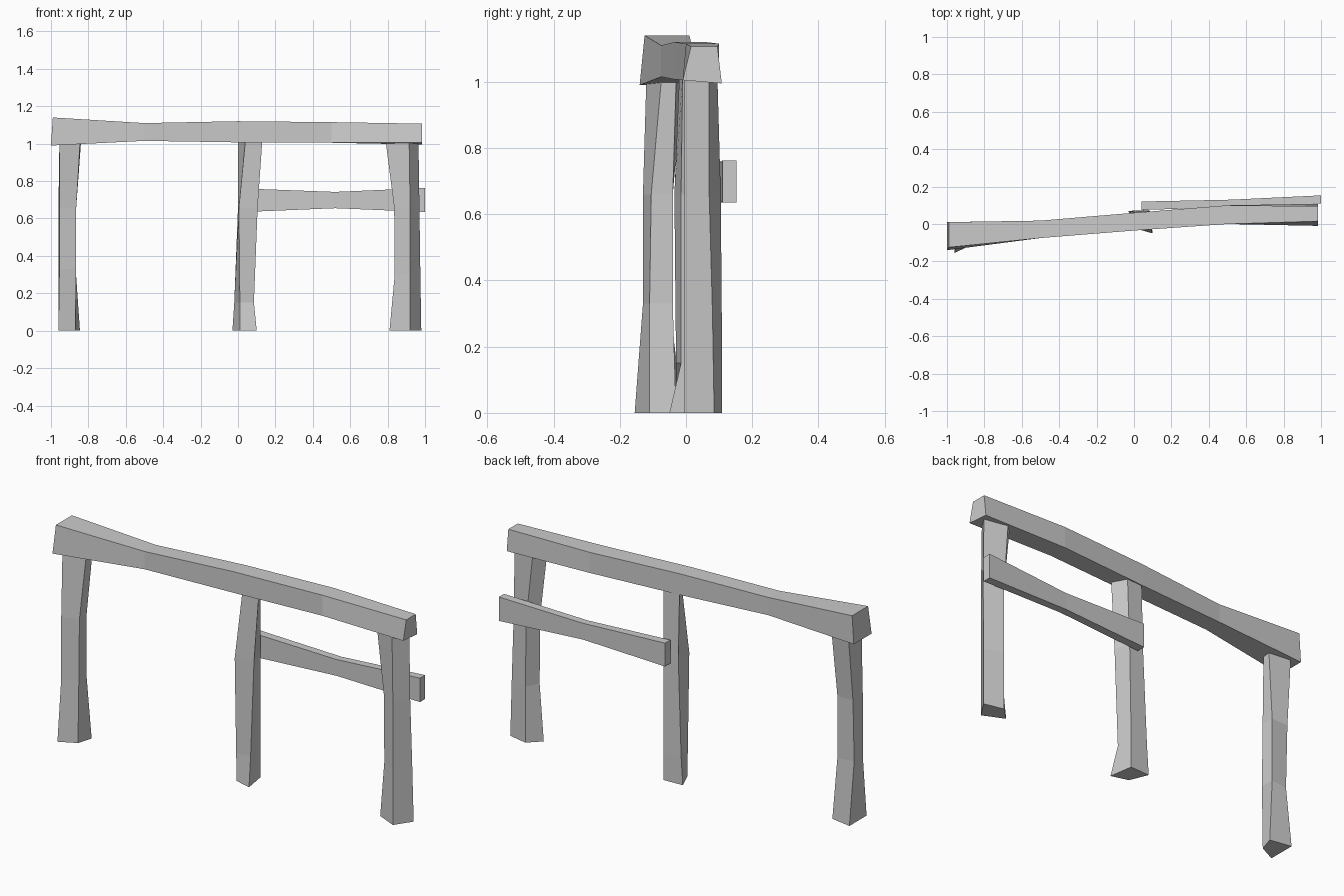
import bpy
import bmesh

# Remove the default object
default_cube = bpy.data.objects.get("Cube")
if default_cube:
    bpy.data.objects.remove(default_cube, do_unlink=True)

# One plain grey for everything
grey = bpy.data.materials.new("weathered_grey")
grey.use_nodes = True
colour = (0.6, 0.6, 0.6, 1)
grey.diffuse_color = colour
grey.node_tree.nodes["Principled BSDF"].inputs["Base Color"].default_value = colour


def loft(name, rings):
    """Skin a closed, flat-faced solid through a row of equal-sized rings."""
    bm = bmesh.new()
    loops = [[bm.verts.new(point) for point in ring] for ring in rings]
    for lower, upper in zip(loops, loops[1:]):
        count = len(lower)
        for i in range(count):
            j = (i + 1) % count
            bm.faces.new((lower[i], lower[j], upper[j], upper[i]))
    bm.faces.new(loops[0][::-1])
    bm.faces.new(loops[-1])
    bmesh.ops.recalc_face_normals(bm, faces=bm.faces)
    mesh = bpy.data.meshes.new(name)
    bm.to_mesh(mesh)
    bm.free()
    mesh.materials.append(grey)
    obj = bpy.data.objects.new(name, mesh)
    bpy.context.collection.objects.link(obj)
    return obj


def post(name, heights, *corner_paths):
    """Hewn post: each corner edge is a path of (x, y), one per height."""
    rings = []
    for level, z in enumerate(heights):
        rings.append([(*path[level], z) for path in corner_paths])
    return loft(name, rings)


def timber(name, sections):
    """Horizontal timber: x, front y, back y, bottom z, top z per section."""
    rings = []
    for x, front, back, bottom, top in sections:
        rings.append([(x, front, bottom), (x, back, bottom),
                      (x, back, top), (x, front, top)])
    return loft(name, rings)


# Upright posts, corner by corner
post("right_post", (0, 0.33, 0.66, 1.0),
     [(-0.96, -0.155), (-0.955, -0.13), (-0.955, -0.13), (-0.955, -0.12)],
     [(-0.87, -0.11), (-0.865, -0.11), (-0.865, -0.105), (-0.845, -0.075)],
     [(-0.845, -0.03), (-0.868, -0.04), (-0.868, -0.04), (-0.84, -0.03)],
     [(-0.96, -0.01), (-0.96, -0.05), (-0.96, -0.04), (-0.955, -0.01)])

post("middle_post", (0, 0.15, 0.66, 1.02),
     [(0.01, -0.025), (0.01, -0.03), (0.005, -0.035), (0.04, -0.02)],
     [(0.1, -0.05), (0.085, -0.015), (0.105, -0.015), (0.13, -0.01)],
     [(0.08, 0.075), (0.08, 0.075), (0.085, 0.07), (0.09, 0.06)],
     [(-0.03, 0.07), (-0.02, 0.07), (0, 0.065), (0, 0.055)])

post("left_post", (0, 0.3, 0.66, 1.01),
     [(0.81, 0.045), (0.838, 0.04), (0.835, 0.04), (0.79, 0.045)],
     [(0.92, -0.005), (0.92, -0.005), (0.92, -0.005), (0.915, -0.005)],
     [(0.98, 0.085), (0.975, 0.08), (0.97, 0.07), (0.965, 0.07)],
     [(0.875, 0.108), (0.875, 0.108), (0.872, 0.105), (0.84, 0.095)])

# Long top beam, then taper and splay its two ends
beam = timber("top_beam", [
    (-1, -0.14, 0.01, 0.99, 1.14),
    (-0.5, -0.075, 0.018, 1.015, 1.11),
    (0, -0.035, 0.06, 1.007, 1.12),
    (0.5, 0, 0.1, 1.005, 1.115),
    (0.985, -0.01, 0.108, 0.995, 1.107)])
corners = beam.data.vertices
corners[3].co.y += 0.015
for i in (2, 3):
    corners[i].co.x += 0.01
corners[-4].co.z += 0.01
corners[-2].co.y -= 0.013
corners[-1].co.y += 0.025

# Short rail fixed behind two of the posts
timber("back_rail", [
    (0.04, 0.075, 0.12, 0.635, 0.76),
    (0.52, 0.09, 0.13, 0.655, 0.742),
    (1, 0.11, 0.153, 0.635, 0.763)])
